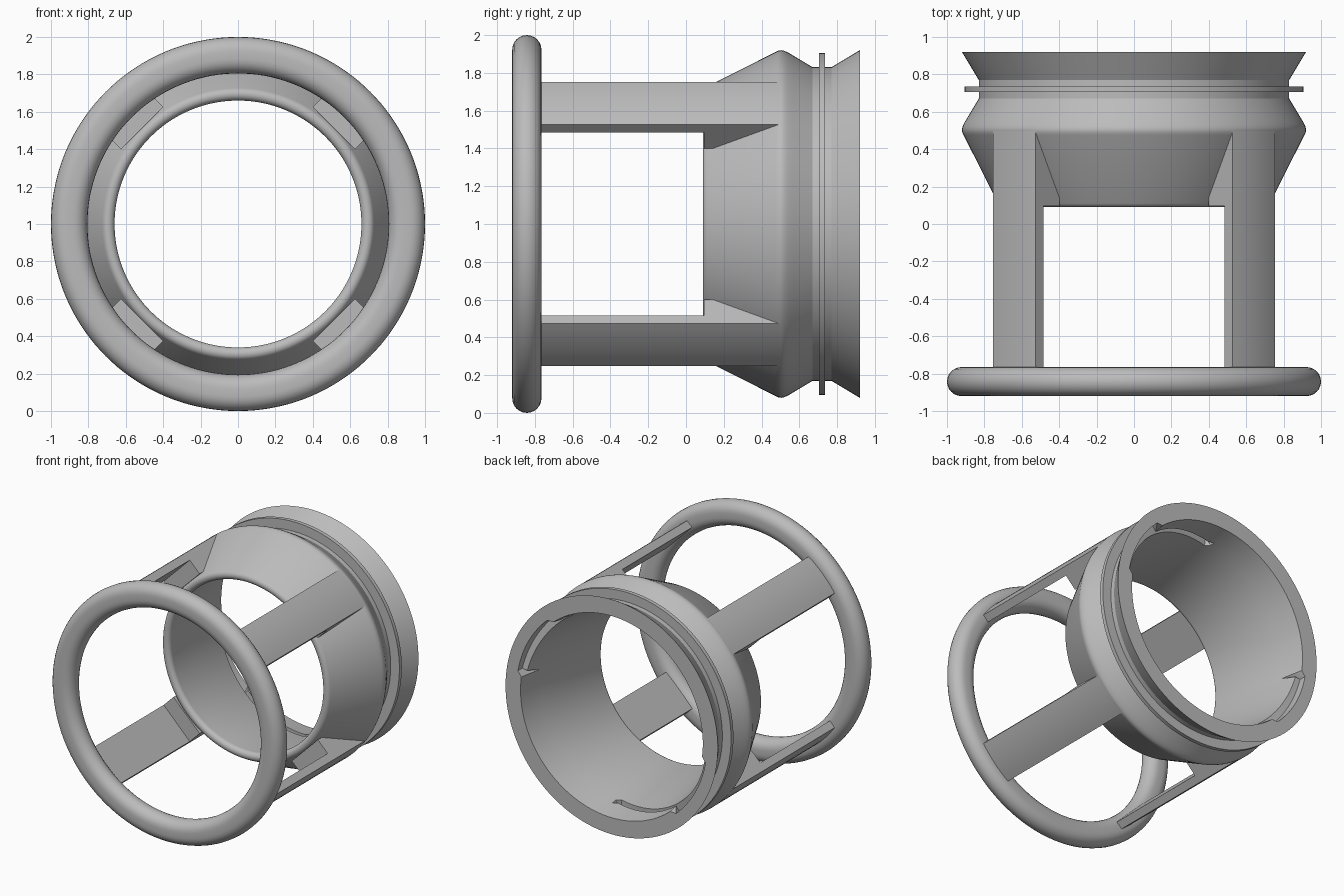
import bpy, bmesh
from math import sin, cos, pi, radians, degrees, sqrt

cube = bpy.data.objects.get("Cube")
if cube:
    bpy.data.objects.remove(cube)

grey = bpy.data.materials.new("plain grey")
grey.use_nodes = True
grey.diffuse_color = (0.5, 0.5, 0.5, 1)
grey.node_tree.nodes["Principled BSDF"].inputs["Base Color"].default_value = (0.5, 0.5, 0.5, 1)


def finish(name, bm, angle=30):
    bmesh.ops.remove_doubles(bm, verts=bm.verts, dist=1e-5)
    bmesh.ops.recalc_face_normals(bm, faces=bm.faces)
    mesh = bpy.data.meshes.new(name)
    bm.to_mesh(mesh)
    bm.free()
    mesh.materials.append(grey)
    mesh.shade_smooth()
    mesh.set_sharp_from_angle(angle=radians(angle))
    obj = bpy.data.objects.new(name, mesh)
    bpy.context.collection.objects.link(obj)
    return obj


def revolve(name, profile_at, segments=144):
    """Sweep a closed (y, radius) profile around the y axis at z = 1."""
    bm = bmesh.new()
    rings = []
    for i in range(segments):
        a = 2 * pi * i / segments
        rings.append([bm.verts.new((r * cos(a), y, 1 + r * sin(a)))
                      for y, r in profile_at(a)])
    for i, ring in enumerate(rings):
        nxt = rings[(i + 1) % segments]
        for j in range(len(ring)):
            k = (j + 1) % len(ring)
            bm.faces.new((ring[j], ring[k], nxt[k], nxt[j]))
    return finish(name, bm)


def arc(y, r, radius, start, end, steps):
    return [(y + radius * cos(radians(start + (end - start) * i / steps)),
             r + radius * sin(radians(start + (end - start) * i / steps)))
            for i in range(steps + 1)]


# Front ring with fully rounded inner and outer edges
R = 0.0775
ring_profile = (arc(-0.8425, 1 - R, R, 0, 180, 12)
                + arc(-0.8425, 0.805 + R, R, 180, 360, 12))
revolve("front_ring", lambda a: ring_profile)

# Conical body: rounded lip, bulged shoulder, outer groove and flared rim
lip = arc(0.125, 0.695, 0.035, 270, 115, 8)
shoulder = [(0.475, 0.911), (0.49, 0.918), (0.505, 0.92), (0.52, 0.917),
            (0.54, 0.908), (0.57, 0.89)]
outer = lip + shoulder + [(0.67, 0.83), (0.77, 0.83), (0.92, 0.92)]


def wall(y):
    return 0.66 + 0.13 * (y - 0.125) / 0.795


def body_profile(a):
    # Two helical locking slots in the inner wall, half a turn apart
    d = degrees(a) % 180
    y1, y2, slot = 0.73, 0.77, 0
    if 8 < d < 96:
        t = (d - 8) / 88
        y1 = 0.87 - 0.17 * t
        y2 = 0.92 if d < 50 else y1 + 0.045
        slot = 0.825
    r1 = slot or wall(y1)
    r2 = slot or wall(y2)
    rim = slot if y2 == 0.92 else wall(0.92)
    top = rim if y2 == 0.92 else wall(y2)
    return outer + [(0.92, rim), (y2, top), (y2, r2), (y1, r1), (y1, wall(y1))]


revolve("body", body_profile)

# Thin retaining ring standing in the outer groove
clip = [(0.705, 0.825), (0.705, 0.905), (0.735, 0.905), (0.735, 0.825)]
revolve("retaining_ring", lambda a: clip)


def strut(name, angle, inner, radius, y0, y1, half=0.16):
    """Bar with a curved outer face and parallel sides."""
    section = [(-half, inner), (half, inner)]
    for i in range(9):
        t = half - 2 * half * i / 8
        section.append((t, sqrt(radius ** 2 - t ** 2)))
    bm = bmesh.new()
    ends = []
    for y in (y0, y1):
        ends.append([bm.verts.new((r * cos(angle) - t * sin(angle), y,
                                   1 + r * sin(angle) + t * cos(angle)))
                     for t, r in section])
        bm.faces.new(ends[-1])
    n = len(section)
    for j in range(n):
        k = (j + 1) % n
        bm.faces.new((ends[0][j], ends[0][k], ends[1][k], ends[1][j]))
    return finish(name, bm)


# Four diagonal struts, each filled down to the cone at the back
for i, side in enumerate(("upper_left", "upper_right", "lower_right", "lower_left")):
    angle = pi / 4 + i * pi / 2
    strut(side + "_strut", angle, 0.845, 0.919, -0.84, 0.5)
    strut(side + "_gusset", angle, 0.725, 0.91, 0.095, 0.42)
